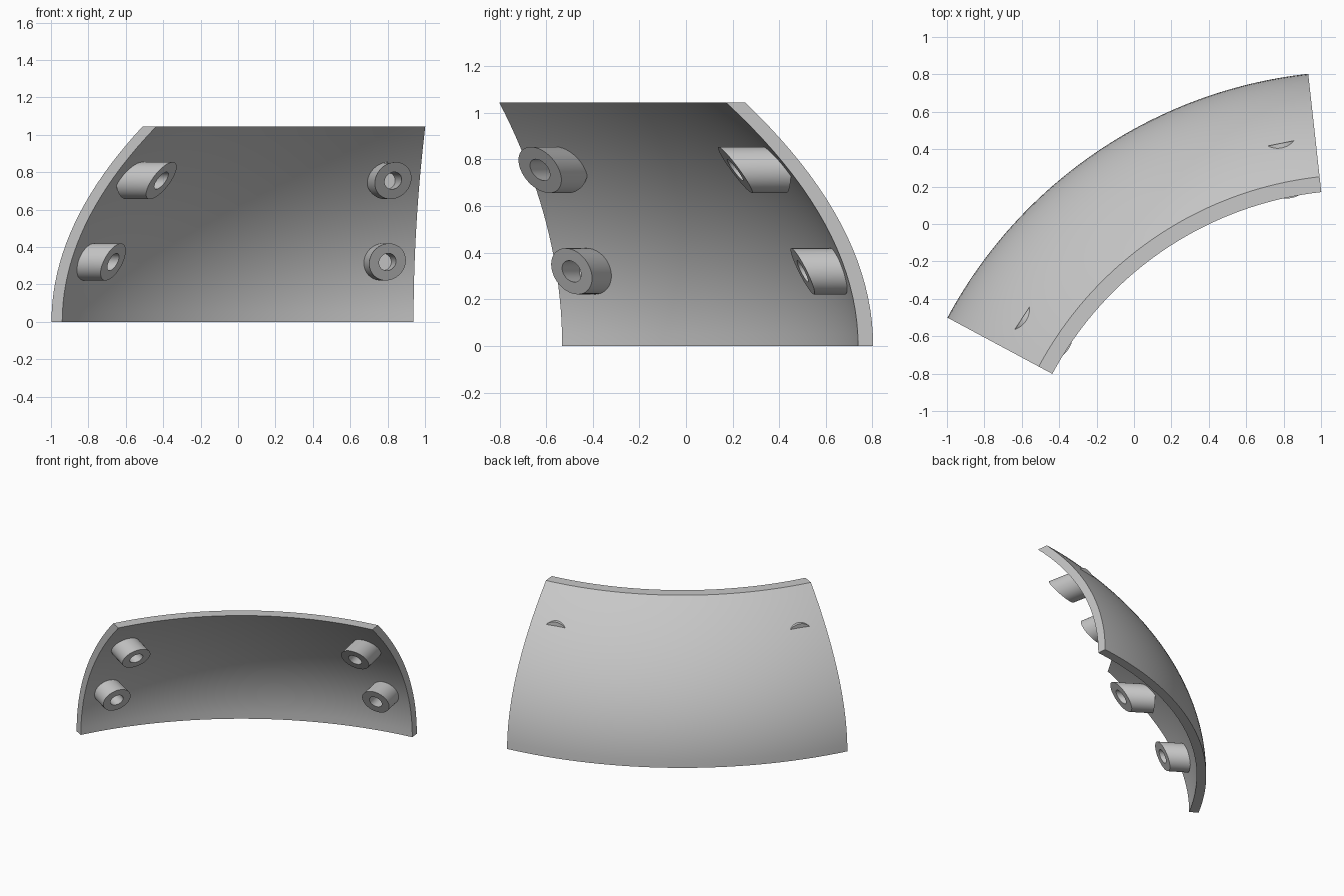
import bpy
import bmesh
import math
from mathutils import Vector

cube = bpy.data.objects.get("Cube")
if cube:
    bpy.data.objects.remove(cube, do_unlink=True)

# Shared layout: everything is swept about one vertical axis
AXIS = Vector((1.206, -1.682, 0))
START, END = math.radians(96.3), math.radians(151.8)
MIDDLE = (START + END) / 2
HEIGHT = 1.045

grey = bpy.data.materials.new("plain grey")
grey.use_nodes = True
grey.diffuse_color = (0.58, 0.58, 0.58, 1)
grey.node_tree.nodes["Principled BSDF"].inputs["Base Color"].default_value = grey.diffuse_color


def polar(angle, radius, z, side=0.0):
    """Point at a radius from the axis, shifted sideways along the tangent."""
    out = Vector((math.cos(angle), math.sin(angle), 0))
    across = Vector((-out.y, out.x, 0))
    return AXIS + out * radius + across * side + Vector((0, 0, z))


def bridge(bm, a, b):
    n = len(a)
    for i in range(n):
        j = (i + 1) % n
        bm.faces.new((a[i], a[j], b[j], b[i]))


def finish(name, bm):
    bmesh.ops.recalc_face_normals(bm, faces=bm.faces)
    mesh = bpy.data.meshes.new(name)
    bm.to_mesh(mesh)
    bm.free()
    mesh.materials.append(grey)
    obj = bpy.data.objects.new(name, mesh)
    bpy.context.collection.objects.link(obj)
    bpy.ops.object.select_all(action="DESELECT")
    obj.select_set(True)
    bpy.context.view_layer.objects.active = obj
    bpy.ops.object.shade_smooth_by_angle(angle=math.radians(30))
    return obj


def make_shell(steps=20, segments=56):
    """Curved panel: a bowed wall profile swept along the arc."""
    heights = [HEIGHT * i / steps for i in range(steps + 1)]
    outer = [(2.5 - 0.507 * z * z, z) for z in heights]
    inner = [(2.435 - 0.523 * z * z, z) for z in heights]
    profile = outer + inner[::-1]
    bm = bmesh.new()
    rings = []
    for s in range(segments + 1):
        angle = START + (END - START) * s / segments
        rings.append([bm.verts.new(polar(angle, r, z)) for r, z in profile])
    for a, b in zip(rings, rings[1:]):
        bridge(bm, a, b)
    # End faces, as strips between the two walls
    for ring in (rings[0], rings[-1]):
        for i in range(steps):
            bm.faces.new((ring[i], ring[i + 1], ring[-2 - i], ring[-1 - i]))
    return finish("curved_shell", bm)


def make_boss(name, angle, z, front, back, slope, sides=40):
    """Hollow horizontal post with a slanted front and a blind hole."""
    bm = bmesh.new()

    def ring(size, radius, lean):
        verts = []
        for i in range(sides):
            t = math.tau * i / sides
            dz = size * math.sin(t)
            verts.append(bm.verts.new(
                polar(angle, radius - lean * dz, z + dz, size * math.cos(t))))
        return verts

    rings = [ring(0.099, back, 0), ring(0.099, front, slope),
             ring(0.046, front, slope), ring(0.046, back - 0.05, 0)]
    for a, b in zip(rings, rings[1:]):
        bridge(bm, a, b)
    bm.faces.new(rings[0])
    bm.faces.new(rings[-1])
    return finish(name, bm)


make_shell()

# Two mounting posts near each end, mirrored about the middle of the arc
for side, sign in (("left", -1), ("right", 1)):
    make_boss("upper_post_" + side, MIDDLE + sign * math.radians(22.8),
              0.755, 1.93, 2.155, 0.74)
    make_boss("lower_post_" + side, MIDDLE + sign * math.radians(23.5),
              0.32, 2.22, 2.405, 0.5)
